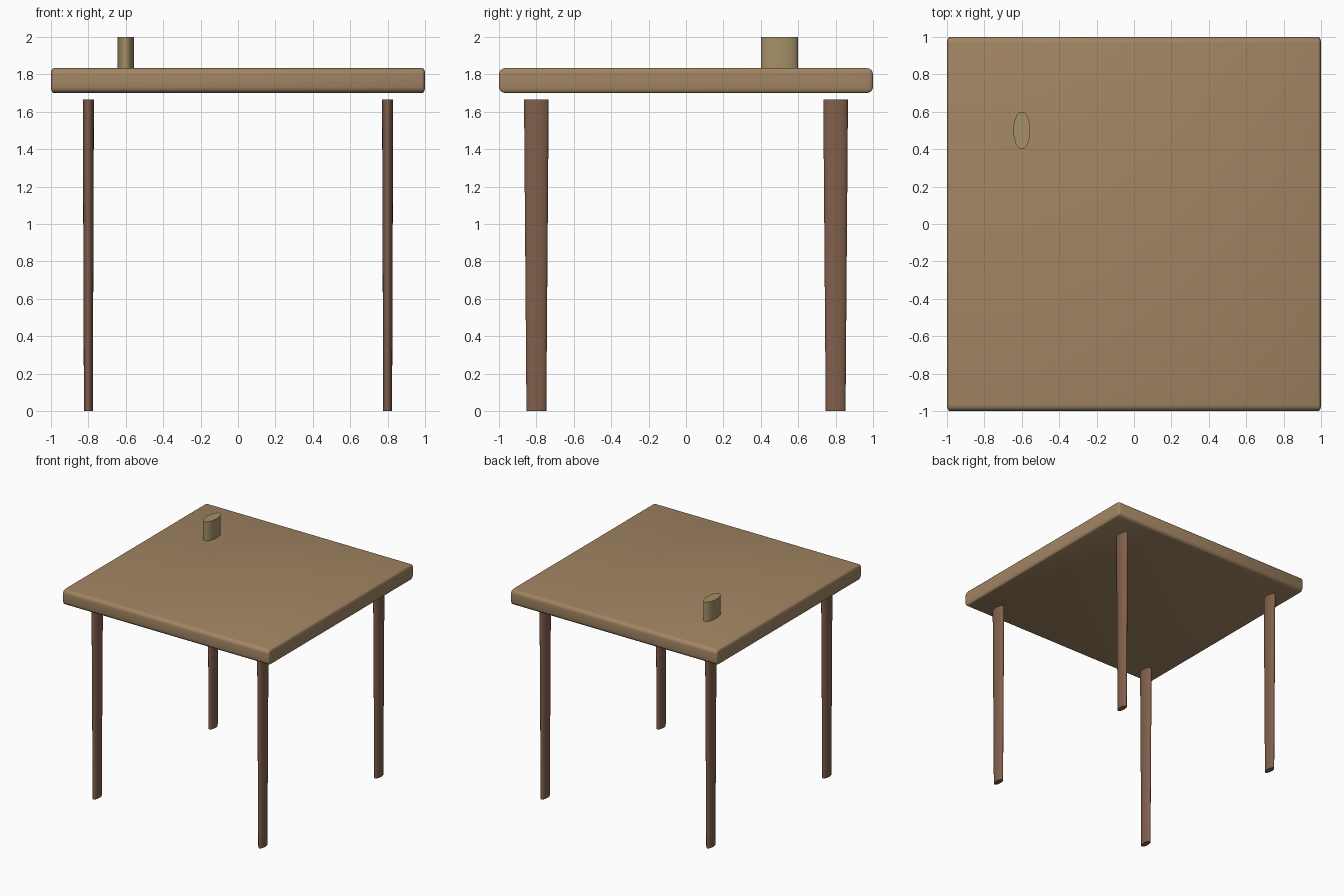
import bpy, bmesh, math
from mathutils import Matrix

if "Cube" in bpy.data.objects:
    bpy.data.objects.remove(bpy.data.objects["Cube"])

SQUASH = 0.45  # everything is narrower along x than along y


def material(name, rgb):
    m = bpy.data.materials.new(name)
    m.diffuse_color = (*rgb, 1)
    m.use_nodes = True
    m.node_tree.nodes["Principled BSDF"].inputs["Base Color"].default_value = m.diffuse_color
    return m


def finish(name, bm, mat, loc):
    bmesh.ops.scale(bm, vec=(SQUASH, 1, 1), verts=bm.verts)
    bmesh.ops.recalc_face_normals(bm, faces=bm.faces)
    mesh = bpy.data.meshes.new(name)
    bm.to_mesh(mesh)
    bm.free()
    mesh.materials.append(mat)
    ob = bpy.data.objects.new(name, mesh)
    ob.location = loc
    bpy.context.collection.objects.link(ob)
    bpy.ops.object.select_all(action='DESELECT')
    ob.select_set(True)
    bpy.context.view_layer.objects.active = ob
    bpy.ops.object.shade_smooth_by_angle(angle=math.radians(40))
    return ob


def post(name, r_bottom, r_top, z0, z1, x, y, mat):
    bm = bmesh.new()
    bmesh.ops.create_cone(bm, cap_ends=True, segments=32,
                          radius1=r_bottom, radius2=r_top, depth=z1 - z0)
    return finish(name, bm, mat, (x, y, (z0 + z1) / 2))


top_wood = material("top_wood", (0.36, 0.235, 0.125))
leg_wood = material("leg_wood", (0.22, 0.115, 0.07))
cup_tan = material("cup_tan", (0.38, 0.28, 0.135))

# Table top with rounded edges
bm = bmesh.new()
bmesh.ops.create_cube(bm, size=1, matrix=Matrix.Diagonal((2 / SQUASH, 2, 0.133, 1)))
bmesh.ops.bevel(bm, geom=bm.edges[:], offset=0.033, segments=4, profile=0.5,
                affect='EDGES')
finish("table_top", bm, top_wood, (0, 0, 1.767))

# Four tapered oval legs
for side, x in (("left", -0.8), ("right", 0.8)):
    for end, y in (("front", -0.8), ("back", 0.8)):
        post(f"{end}_{side}_leg", 0.053, 0.066, 0, 1.665, x, y, leg_wood)

# Oval cup on the top
post("cup", 0.1, 0.1, 1.833, 2.0, -0.6, 0.5, cup_tan)
